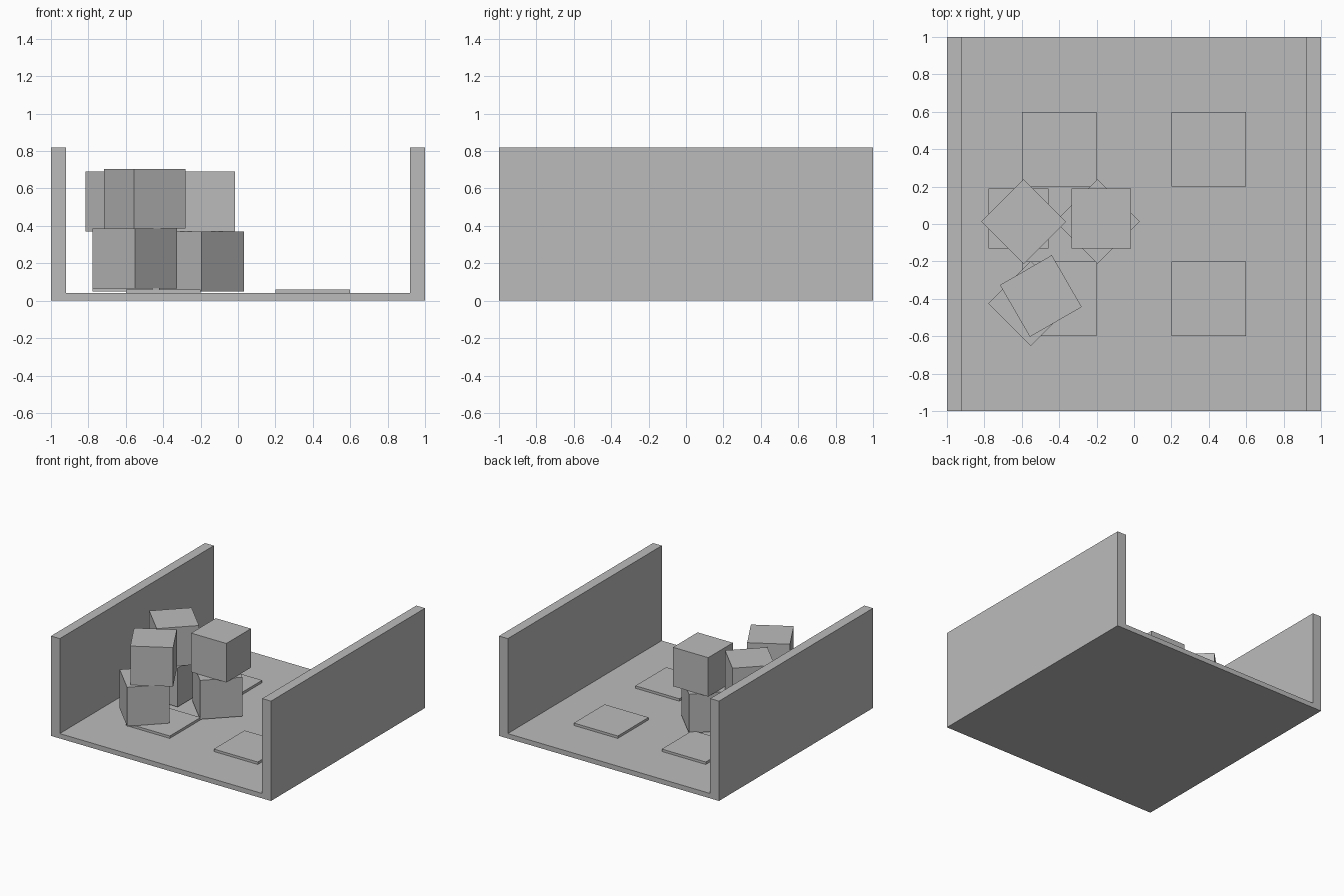
import bpy
from math import radians

default = bpy.data.objects.get("Cube")
if default:
    bpy.data.objects.remove(default, do_unlink=True)

grey = bpy.data.materials.new("plain grey")
grey.use_nodes = True
colour = (0.5, 0.5, 0.5, 1)
grey.diffuse_color = colour
grey.node_tree.nodes["Principled BSDF"].inputs["Base Color"].default_value = colour


def box(name, size, x, y, bottom, turn=0):
    """Flat-sided box standing at height bottom, turned about z in degrees."""
    bpy.ops.mesh.primitive_cube_add(size=1, location=(x, y, bottom + size[2] / 2))
    obj = bpy.context.object
    obj.name = name
    obj.scale = size
    bpy.ops.object.transform_apply(location=False, rotation=False, scale=True)
    obj.rotation_euler.z = radians(turn)
    obj.data.materials.append(grey)
    return obj


# Floor and the two side walls
FLOOR, WALL = 0.04, 0.08
box("floor", (2 - 2 * WALL, 2, FLOOR), 0, 0, 0)
for side, s in (("left", 1), ("right", -1)):
    box(side + "_wall", (WALL, 2, 0.82), s * (1 - WALL / 2), 0, 0)

    # Low square pads on the floor
    for end, e in (("front", -1), ("back", 1)):
        box(f"{end}_{side}_pad", (0.4, 0.4, 0.02), s * 0.4, e * 0.4, FLOOR)

# Three stacks of two crates
CRATE = 0.32
stacks = {
    "outer": (0.05, (-0.617, 0.03, 0), (-0.59, 0.013, 45)),
    "inner": (0.05, (-0.195, 0.013, 45), (-0.175, 0.03, 0)),
    "front": (0.065, (-0.552, -0.425, 45), (-0.498, -0.385, 30)),
}
for stack, (base, lower, upper) in stacks.items():
    for level, (x, y, turn) in enumerate((lower, upper)):
        name = f"{stack}_{('lower', 'upper')[level]}_crate"
        box(name, (CRATE,) * 3, x, y, base + level * CRATE, turn)
